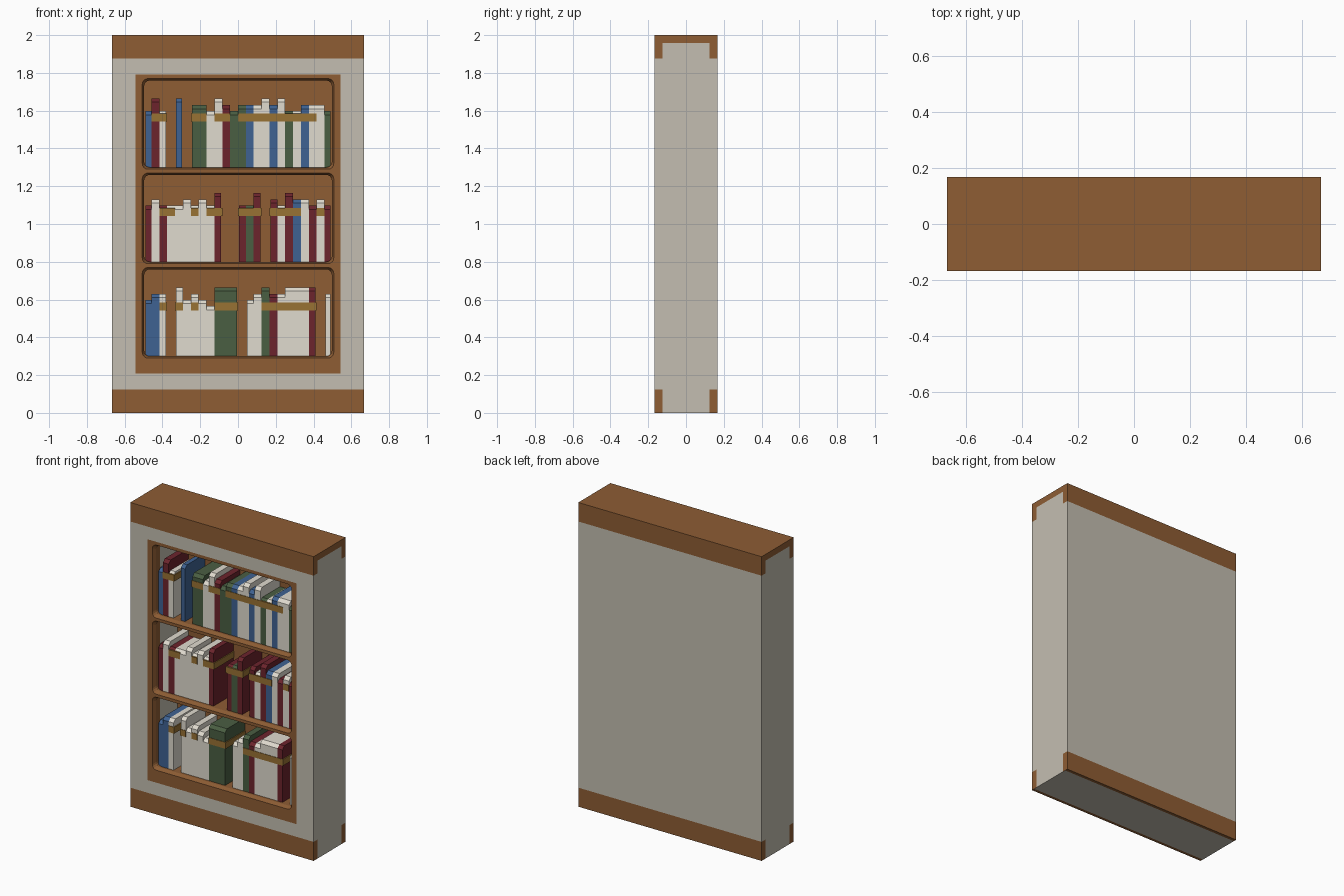
import bpy, bmesh, math
from itertools import groupby

if "Cube" in bpy.data.objects:
    bpy.data.objects.remove(bpy.data.objects["Cube"])

U = 1 / 24                      # module that all parts snap to
FRONT, BACK = -4 * U, 0.08      # wall face and alcove back
BOOK_FRONT = -0.125


def material(name, *rgb):
    lin = [((c / 255 + 0.055) / 1.055) ** 2.4 for c in rgb] + [1]
    m = bpy.data.materials.new(name)
    m.use_nodes = True
    m.diffuse_color = lin
    m.node_tree.nodes["Principled BSDF"].inputs["Base Color"].default_value = lin
    return m


plaster = material("plaster", 196, 190, 177)
wood = material("brown wood", 142, 93, 52)
gold = material("gold band", 152, 114, 52)
covers = {
    "W": material("cream cover", 224, 219, 207),
    "R": material("dark red cover", 108, 36, 44),
    "B": material("blue cover", 62, 98, 146),
    "G": material("green cover", 74, 94, 66),
}


def finish(name, bm, mats):
    bmesh.ops.recalc_face_normals(bm, faces=bm.faces)
    mesh = bpy.data.meshes.new(name)
    bm.to_mesh(mesh)
    bm.free()
    for m in mats:
        mesh.materials.append(m)
    ob = bpy.data.objects.new(name, mesh)
    bpy.context.collection.objects.link(ob)
    return ob


def box(bm, lo, hi):
    verts = bmesh.ops.create_cube(bm, size=1)["verts"]
    for v in verts:
        for i in range(3):
            v.co[i] = hi[i] if v.co[i] > 0 else lo[i]


# Wall block, cut along its trim lines
bm = bmesh.new()
box(bm, (-16 * U, FRONT, 0), (16 * U, -FRONT, 2))
cuts = [(2, k * U) for k in (3, 5, 43, 45, 47)]
cuts += [(0, s * 13 * U) for s in (-1, 1)]
cuts += [(1, s * d) for s in (-1, 1) for d in (3 * U, 3.5 * U)]
for axis, pos in cuts:
    spot, normal = [0, 0, 0], [0, 0, 0]
    spot[axis], normal[axis] = pos, 1
    bmesh.ops.bisect_plane(bm, geom=bm.verts[:] + bm.edges[:] + bm.faces[:],
                           plane_co=spot, plane_no=normal)
bm.normal_update()
for f in bm.faces:
    c, n = f.calc_center_median(), f.normal
    band = c.z < 3 * U or c.z > 45 * U
    if abs(n.z) > 0.5:
        brown = n.z > 0 or abs(c.y) > 3.5 * U
    elif abs(n.x) > 0.5:
        brown = c.z > 47 * U or (band and abs(c.y) > 3 * U)
    else:
        frame = n.y < 0 and abs(c.x) < 13 * U and 5 * U < c.z < 43 * U
        brown = band or frame
    f.material_index = int(brown)
wall = finish("wall_and_frame", bm, (plaster, wood))


# Rounded alcoves with a flared rim
def rounded_ring(bm, y, half, low, high, r=0.03, steps=4):
    verts = []
    for quarter, (sx, top) in enumerate([(1, 1), (-1, 1), (-1, 0), (1, 0)]):
        cx = sx * (half - r)
        cz = high - r if top else low + r
        for i in range(steps + 1):
            a = (quarter + i / steps) * math.pi / 2
            verts.append(bm.verts.new((cx + r * math.cos(a), y, cz + r * math.sin(a))))
    return verts


def carve_alcove(floor):
    bm = bmesh.new()
    depths = [(-0.2, 0), (FRONT, 0), (-0.14, 0.01), (-0.1, 0.01), (BACK, 0.01)]
    rings = [rounded_ring(bm, y, 0.507 - s, floor - 0.01 + s, floor + 0.47 - s)
             for y, s in depths]
    for ring in (rings[0], rings[-1]):
        bm.faces.new(ring).material_index = 1
    for k, (a, b) in enumerate(zip(rings, rings[1:])):
        for i in range(len(a)):
            j = (i + 1) % len(a)
            f = bm.faces.new((a[i], a[j], b[j], b[i]))
            f.normal_update()
            side = abs(f.normal.x) > 0.9
            f.material_index = 0 if side and k == 3 else 1
    cutter = finish("alcove_cutter", bm, (plaster, wood))
    cutter.hide_render = True
    mod = wall.modifiers.new("alcove", "BOOLEAN")
    mod.operation, mod.solver, mod.object = "DIFFERENCE", "EXACT", cutter
    bpy.context.view_layer.objects.active = wall
    bpy.ops.object.modifier_apply(modifier=mod.name)
    bpy.data.objects.remove(cutter)


# Books: a block with a sloped front top edge
HEIGHT = {"l": 0.265, "s": 0.298, "m": 0.33, "t": 0.365}


def book(name, x0, x1, floor, height, mat):
    bm = bmesh.new()
    top, slope = floor + height, 0.02
    profile = [(BOOK_FRONT, floor), (BOOK_FRONT, top - slope),
               (BOOK_FRONT + slope, top), (BACK, top), (BACK, floor)]
    left, right = [[bm.verts.new((x, y, z)) for y, z in profile] for x in (x0, x1)]
    bm.faces.new(left)
    bm.faces.new(right)
    for i in range(len(profile)):
        j = (i + 1) % len(profile)
        bm.faces.new((left[i], left[j], right[j], right[i]))
    finish(name, bm, [mat])


def runs(cells):
    start = 0
    for key, group in groupby(cells):
        end = start + len(list(group))
        yield key, start, end
        start = end


def column_x(i):
    return max(-0.49, min(0.49, (i - 12) * U))


# One letter per column: cover colour, height, gold band
shelves = {
    "upper": (1.3, "BRW.B.GGWWRGGBWWBWGWBWWG",
              "sts.t.mmstmsmmmtmtssmmms",
              ".xx...xx.xx.xxxxxxxxxx.."),
    "middle": (0.8, "RWRWWWWWWR..RGR.RWRBWRWR",
               "smsssmsmst..sst.mstmmsms",
               "..xx..x.xx..xxx.xxxx..x."),
    "lower": (0.3, "BBW.WWWWWGGG.WWGRWWWWR.W",
              "smm.tsmslttt.smtmmtttt.m",
              "..x.x.x..xxx...xxxxxxx.."),
}

for level, (floor, colours, heights, bands) in shelves.items():
    carve_alcove(floor)
    for (colour, height), a, b in runs(list(zip(colours, heights))):
        if colour == ".":
            continue
        # Outer books of a group sit slightly in from the gap
        x0 = column_x(a) + (0.006 if a and colours[a - 1] == "." else 0)
        x1 = column_x(b) - (0.006 if colours[b:b + 1] == "." else 0)
        book(level + "_book", x0, x1, floor, HEIGHT[height], covers[colour])
    for mark, a, b in runs(bands):
        if mark == "x":
            bm = bmesh.new()
            low = floor + 0.243
            box(bm, (column_x(a), BOOK_FRONT - 0.003, low),
                (column_x(b), BACK, low + U))
            finish(level + "_gold_band", bm, [gold])
